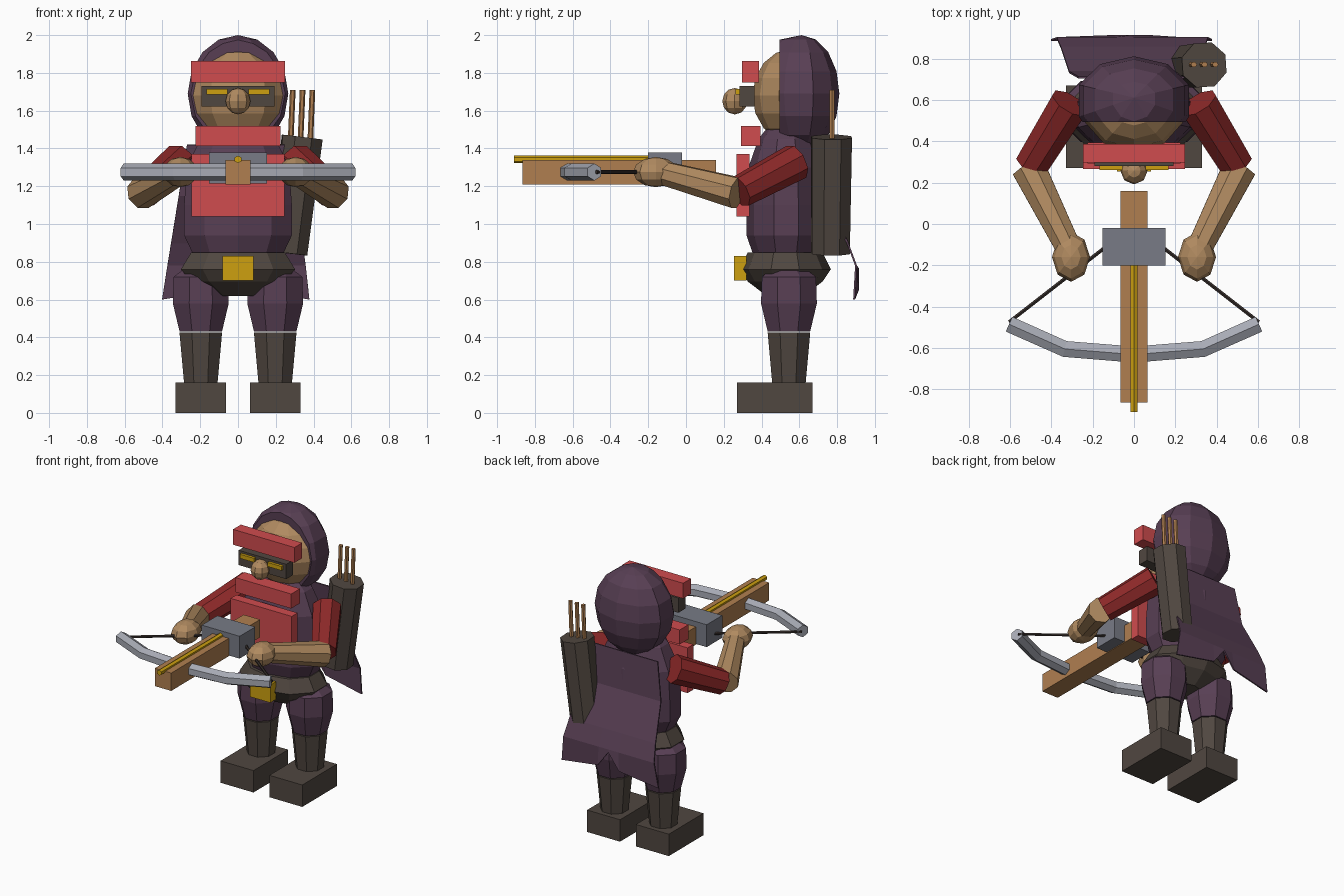
import bpy, bmesh, math
from mathutils import Vector

if "Cube" in bpy.data.objects:
    bpy.data.objects.remove(bpy.data.objects["Cube"])


def material(name, r, g, b):
    def lin(c):
        c /= 255
        return c / 12.92 if c < 0.04 else ((c + 0.055) / 1.055) ** 2.4
    m = bpy.data.materials.new(name)
    m.diffuse_color = (lin(r), lin(g), lin(b), 1)
    m.use_nodes = True
    m.node_tree.nodes["Principled BSDF"].inputs["Base Color"].default_value = m.diffuse_color
    return m


PURPLE = material("purple cloth", 88, 63, 84)
RED = material("bright red", 208, 76, 78)
SLEEVE = material("dark red", 140, 40, 40)
SKIN = material("skin", 176, 138, 96)
LEATHER = material("dark leather", 80, 71, 64)
GOLD = material("gold", 205, 160, 16)
IRON = material("iron grey", 120, 123, 134)
STEEL = material("light steel", 168, 171, 181)
WOOD = material("wood", 176, 127, 80)
CORD = material("dark cord", 54, 46, 43)


def finish(name, bm, mat):
    bmesh.ops.recalc_face_normals(bm, faces=bm.faces)
    me = bpy.data.meshes.new(name)
    bm.to_mesh(me)
    bm.free()
    me.materials.append(mat)
    ob = bpy.data.objects.new(name, me)
    bpy.context.collection.objects.link(ob)
    return ob


def box(name, mat, x, y, z):
    """Box from (min, max) pairs."""
    bm = bmesh.new()
    bmesh.ops.create_cube(bm, size=1)
    for v in bm.verts:
        v.co = [(a + b) / 2 + c * (b - a) for c, (a, b) in zip(v.co, (x, y, z))]
    return finish(name, bm, mat)


def ball(name, mat, center, radii, seg=8, rings=6):
    bm = bmesh.new()
    bmesh.ops.create_uvsphere(bm, u_segments=seg, v_segments=rings, radius=1)
    for v in bm.verts:
        v.co = [c + p * r for c, p, r in zip(center, v.co, radii)]
    return finish(name, bm, mat)


def skin_rings(name, mat, rings):
    """Bridge rings of points and cap both ends."""
    bm = bmesh.new()
    vs = [[bm.verts.new(p) for p in ring] for ring in rings]
    n = len(vs[0])
    for a, b in zip(vs, vs[1:]):
        for i in range(n):
            j = (i + 1) % n
            bm.faces.new((a[i], a[j], b[j], b[i]))
    bm.faces.new(vs[0][::-1])
    bm.faces.new(vs[-1])
    return finish(name, bm, mat)


def turned(name, mat, cx, cy, profile, sides=8, depth=1.0):
    """Upright turned shape; profile holds (radius, z), depth squashes y."""
    angles = [(i + 0.5) * math.tau / sides for i in range(sides)]
    return skin_rings(name, mat, [
        [(cx + r * math.cos(a), cy + r * depth * math.sin(a), z) for a in angles]
        for r, z in profile])


def tube(name, mat, points, radii, sides=8):
    """Tube along a path with one radius per point."""
    pts = [Vector(p) for p in points]
    rings = []
    for k, (p, r) in enumerate(zip(pts, radii)):
        d = pts[min(k + 1, len(pts) - 1)] - pts[max(k - 1, 0)]
        q = d.to_track_quat('Z', 'Y')
        rings.append([p + q @ Vector((r * math.cos(a), r * math.sin(a), 0))
                      for a in [(i + 0.5) * math.tau / sides for i in range(sides)]])
    return skin_rings(name, mat, rings)


# Legs and arms, both sides
for s, side in ((-1, "right"), (1, "left")):
    x = 0.197 * s
    box(side + "_boot", LEATHER, (x - 0.133, x + 0.133), (0.27, 0.67), (0, 0.16))
    turned(side + "_shin", LEATHER, x, 0.545, [(0.095, 0.15), (0.122, 0.425)])
    turned(side + "_thigh", PURPLE, x, 0.545,
           [(0.122, 0.432), (0.16, 0.58), (0.155, 0.72), (0.1, 0.76)])
    tube(side + "_sleeve", SLEEVE,
         [(0.31 * s, 0.585, 1.33), (0.495 * s, 0.285, 1.17)], [0.1, 0.087])
    tube(side + "_forearm", SKIN,
         [(0.51 * s, 0.27, 1.165), (0.315 * s, -0.12, 1.27)], [0.088, 0.066])
    ball(side + "_hand", SKIN, (0.305 * s, -0.16, 1.275), (0.092, 0.12, 0.08))

# Body, belt and chest armour
turned("torso", PURPLE, 0, 0.53,
       [(0.25, 0.84), (0.3, 0.94), (0.3, 1.1), (0.285, 1.3), (0.21, 1.45), (0.13, 1.52)],
       sides=10, depth=0.7)
turned("belt", LEATHER, 0, 0.525,
       [(0.13, 0.62), (0.26, 0.695), (0.318, 0.76), (0.26, 0.85)], sides=10, depth=0.76)
box("buckle", GOLD, (-0.083, 0.083), (0.255, 0.32), (0.70, 0.83))
box("chest_plate", RED, (-0.247, 0.247), (0.267, 0.335), (1.04, 1.37))
box("scarf", RED, (-0.225, 0.225), (0.292, 0.395), (1.412, 1.518))

# Head: face, nose, headband and goggles
ball("face", SKIN, (0, 0.555, 1.68), (0.25, 0.203, 0.245), seg=10, rings=8)
ball("nose", SKIN, (0, 0.258, 1.65), (0.066, 0.066, 0.07))
box("headband", RED, (-0.248, 0.248), (0.297, 0.387), (1.75, 1.862))
box("goggles", LEATHER, (-0.192, 0.192), (0.282, 0.362), (1.622, 1.73))
for s in (-1, 1):
    box("goggle_lens", GOLD, sorted((0.055 * s, 0.168 * s)), (0.262, 0.29), (1.685, 1.715))

# Hood: rounded shell cut flat at the face opening
hood = ball("hood", PURPLE, (0, 0, 0), (0.28, 0.2, 0.31), seg=10, rings=8)
bm = bmesh.new()
bm.from_mesh(hood.data)
for v in bm.verts:
    if v.co.y < 0:
        v.co.y *= 1.5
    v.co += Vector((0, 0.612, 1.69))
bmesh.ops.bisect_plane(bm, geom=bm.verts[:] + bm.edges[:] + bm.faces[:],
                       plane_co=(0, 0.495, 1.69), plane_no=(0, -1, 0), clear_outer=True)
bmesh.ops.holes_fill(bm, edges=[e for e in bm.edges if e.is_boundary])
bm.to_mesh(hood.data)
bm.free()

# Cape: flaring sheet with a notched hem
bm = bmesh.new()
rows = [(1.42, 0.71), (1.15, 0.735), (0.9, 0.855), (0.78, 0.9)]   # height, depth
cols = [-1, -0.22, 0, 0.22, 1]
hem = [0.60, 0.65, 0.765, 0.65, 0.60]
grid = []
for z, y in rows:
    w = 0.27 + (1.42 - z) * 0.15
    grid.append([bm.verts.new((c * w - (1.42 - z) * 0.012, y, z)) for c in cols])
grid.append([bm.verts.new((c * 0.39 - 0.012, 0.89 if abs(c) == 1 else 0.91, z))
             for c, z in zip(cols, hem)])
for a, b in zip(grid, grid[1:]):
    for i in range(4):
        bm.faces.new((a[i], a[i + 1], b[i + 1], b[i]))
cape = finish("cape", bm, PURPLE)
thick = cape.modifiers.new("thickness", 'SOLIDIFY')
thick.thickness = 0.01
thick.offset = 0

# Quiver with three arrows
tube("quiver", LEATHER, [(0.265, 0.765, 0.845), (0.34, 0.77, 1.46)], [0.108, 0.115])
for dx in (-0.052, 0, 0.052):
    tube("arrow", WOOD, [(0.325 + dx, 0.772, 1.3), (0.342 + dx, 0.772, 1.71)],
         [0.015, 0.015], sides=6)

# Crossbow
box("stock", WOOD, (-0.066, 0.066), (-0.865, 0.16), (1.21, 1.34))
box("lock_block", IRON, (-0.153, 0.153), (-0.2, -0.02), (1.215, 1.378))
tube("bolt", GOLD, [(0, -0.91, 1.342), (0, -0.19, 1.342)], [0.02, 0.02], sides=6)
tube("bow", STEEL,
     [(-0.605, -0.485, 1.275), (-0.335, -0.605, 1.275), (0, -0.632, 1.275),
      (0.335, -0.605, 1.275), (0.605, -0.485, 1.275)], [0.045] * 5, sides=6)
for s in (-1, 1):
    tube("bowstring", CORD, [(0.605 * s, -0.475, 1.275), (0.02 * s, -0.02, 1.275)],
         [0.01, 0.01], sides=6)
